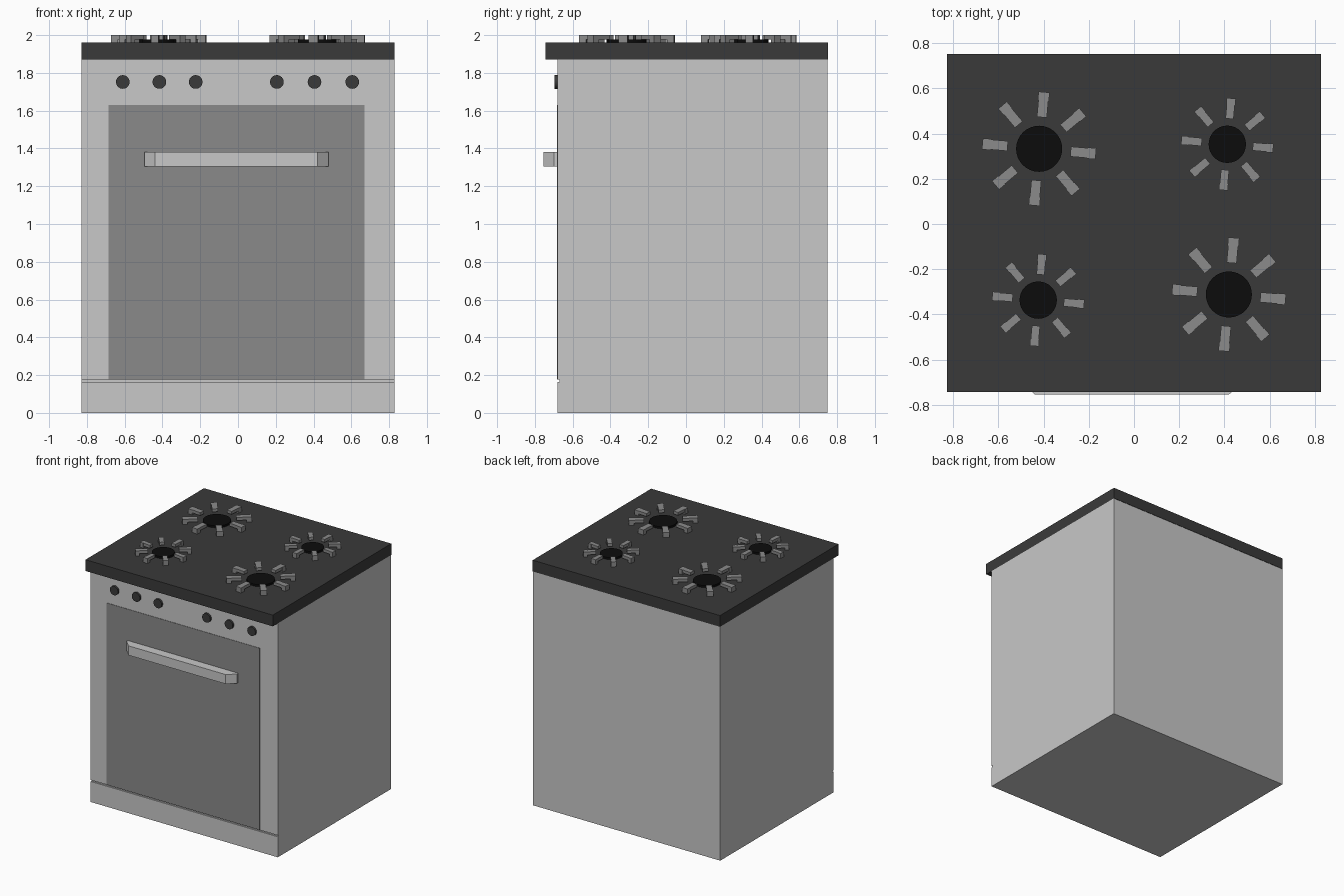
import bpy, bmesh, math
from mathutils import Matrix, Vector

if "Cube" in bpy.data.objects:
    bpy.data.objects.remove(bpy.data.objects["Cube"], do_unlink=True)


def material(name, value):
    m = bpy.data.materials.new(name)
    m.use_nodes = True
    col = (value, value, value, 1)
    m.diffuse_color = col
    bsdf = next(n for n in m.node_tree.nodes if n.type == 'BSDF_PRINCIPLED')
    bsdf.inputs["Base Color"].default_value = col
    return m


ENAMEL = material("light_grey_enamel", 0.58)
GLASS = material("grey_door_glass", 0.254)
DARK = material("charcoal", 0.042)
BLACK = material("burner_black", 0.0037)
STEEL = material("grate_grey", 0.26)


def finish(name, bm, mat):
    bmesh.ops.recalc_face_normals(bm, faces=bm.faces)
    me = bpy.data.meshes.new(name)
    bm.to_mesh(me)
    bm.free()
    me.materials.append(mat)
    ob = bpy.data.objects.new(name, me)
    bpy.context.scene.collection.objects.link(ob)
    return ob


def add_box(bm, lo, hi, matrix=Matrix()):
    lo, hi = Vector(lo), Vector(hi)
    m = matrix @ Matrix.Translation((lo + hi) / 2) @ Matrix.Diagonal((*(hi - lo), 1))
    bmesh.ops.create_cube(bm, size=1, matrix=m)


def box(name, lo, hi, mat):
    bm = bmesh.new()
    add_box(bm, lo, hi)
    return finish(name, bm, mat)


def prism(name, points, direction, mat):
    """Extrude a closed outline along a direction."""
    bm = bmesh.new()
    face = bm.faces.new([bm.verts.new(p) for p in points])
    ext = bmesh.ops.extrude_face_region(bm, geom=[face])
    verts = [v for v in ext["geom"] if isinstance(v, bmesh.types.BMVert)]
    bmesh.ops.translate(bm, verts=verts, vec=direction)
    return finish(name, bm, mat)


def cylinder(name, centre, radius, depth, mat, rotation=Matrix()):
    bm = bmesh.new()
    bmesh.ops.create_cone(bm, cap_ends=True, segments=32, radius1=radius, radius2=radius,
                          depth=depth, matrix=Matrix.Translation(centre) @ rotation)
    ob = finish(name, bm, mat)
    for p in ob.data.polygons:
        p.use_smooth = len(p.vertices) == 4
    for e in ob.data.edges:      # crisp rims
        a, b = (ob.data.vertices[i].co for i in e.vertices)
        axis = rotation @ Vector((0, 0, 1))
        e.use_edge_sharp = abs((a - b).dot(axis)) < 1e-5
    return ob


# Cabinet with a groove between door and drawer
W, FRONT, BACK, TOP = 0.828, -0.68, 0.75, 1.87
side = [(FRONT, 0), (FRONT, 0.164), (FRONT + 0.01, 0.164), (FRONT + 0.01, 0.176),
        (FRONT, 0.176), (FRONT, TOP), (BACK, TOP), (BACK, 0)]
prism("cabinet", [(-W, y, z) for y, z in side], (2 * W, 0, 0), ENAMEL)

# Hob slab and oven window
box("hob_top", (-W, -0.743, TOP), (W, 0.753, 1.96), DARK)
box("oven_window", (-0.685, FRONT - 0.003, 0.177), (0.67, FRONT + 0.003, 1.63), GLASS)

# Handle with bevelled ends
outline = [(-0.495, FRONT), (-0.495, -0.70), (-0.44, -0.755),
           (0.42, -0.755), (0.48, -0.70), (0.48, FRONT)]
prism("door_handle", [(x, y, 1.305) for x, y in outline], (0, 0, 0.075), ENAMEL)

# Control knobs
for i, x in enumerate((-0.61, -0.416, -0.224, 0.206, 0.405, 0.605)):
    cylinder(f"knob_{i + 1}", (x, FRONT - 0.007, 1.752), 0.036, 0.018, DARK,
             Matrix.Rotation(math.pi / 2, 4, 'X'))

# Burners, each ringed by eight raised prongs with an outer foot
burners = {"back_right": (-0.42, 0.333, 1.0), "front_left": (0.42, -0.312, 1.0),
           "back_left": (0.413, 0.353, 0.81), "front_right": (-0.424, -0.337, 0.81)}
for name, (x, y, s) in burners.items():
    cylinder(f"{name}_burner", (x, y, 1.967), 0.102 * s, 0.018, BLACK)
    bm = bmesh.new()
    for k in range(8):
        m = Matrix.Translation((x, y, 0)) @ Matrix.Rotation(math.radians(45 * k - 5), 4, 'Z')
        hw = 0.022 * s
        add_box(bm, (0.14 * s, -hw, 1.976), (0.215 * s, hw, 2.0), m)
        add_box(bm, (0.215 * s, -hw * 1.12, 1.958), (0.252 * s, hw * 1.12, 2.0), m)
    finish(f"{name}_grate", bm, STEEL)
